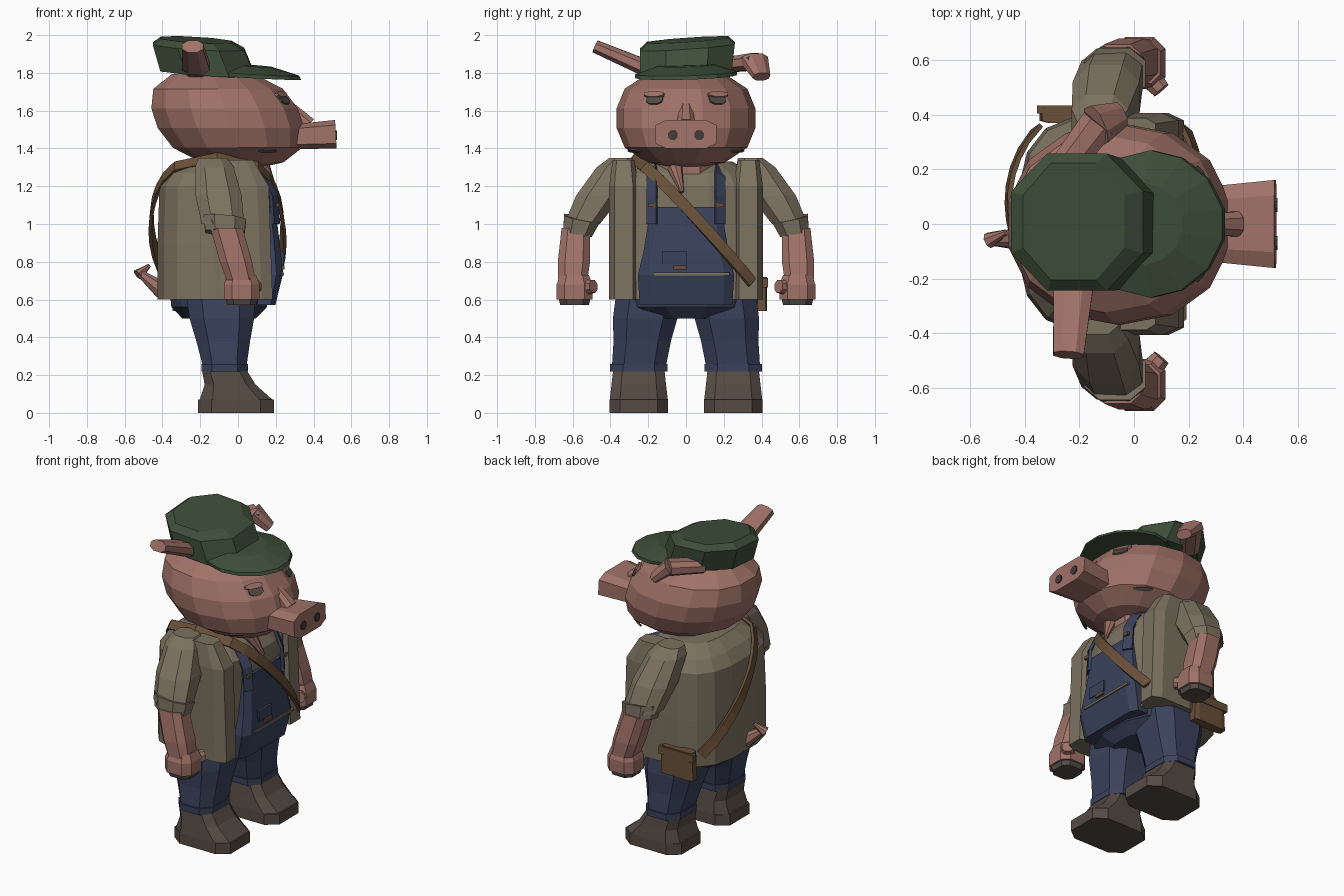
import bpy, bmesh, math
from mathutils import Vector

default_cube = bpy.data.objects.get("Cube")
if default_cube:
    bpy.data.objects.remove(default_cube)


def material(name, *rgb):
    linear = [((c / 255 + 0.055) / 1.055) ** 2.4 for c in rgb]
    mat = bpy.data.materials.new(name)
    mat.use_nodes = True
    mat.diffuse_color = (*linear, 1)
    shader = next(n for n in mat.node_tree.nodes if n.type == 'BSDF_PRINCIPLED')
    shader.inputs["Base Color"].default_value = (*linear, 1)
    return mat


SKIN = material("pink skin", 160, 114, 104)
KHAKI = material("khaki cloth", 124, 114, 96)
DENIM = material("blue denim", 58, 66, 92)
GREEN = material("green felt", 62, 79, 58)
BOOT = material("brown boot", 86, 75, 68)
LEATHER = material("strap leather", 105, 80, 56)
HOOF = material("grey hoof", 84, 76, 70)
DARK = material("dark nostril", 66, 60, 54)


def finish(name, mat, bm):
    bmesh.ops.recalc_face_normals(bm, faces=bm.faces)
    mesh = bpy.data.meshes.new(name)
    bm.to_mesh(mesh)
    bm.free()
    mesh.materials.append(mat)
    obj = bpy.data.objects.new(name, mesh)
    bpy.context.scene.collection.objects.link(obj)
    return obj


def skin_loops(name, mat, loops):
    """Join vertex loops of equal length into a closed, capped surface."""
    bm = bmesh.new()
    loops = [[bm.verts.new(point) for point in loop] for loop in loops]
    for lower, upper in zip(loops, loops[1:]):
        for i in range(len(lower)):
            bm.faces.new((lower[i - 1], lower[i], upper[i], upper[i - 1]))
    bm.faces.new(loops[0])
    bm.faces.new(loops[-1])
    return finish(name, mat, bm)


def outline(sides, power):
    """Unit rounded polygon, from round (power two) to boxy (higher powers)."""
    points = []
    for i in range(sides):
        angle = math.tau * (i + 0.5) / sides
        points.append([math.copysign(abs(value) ** (2 / power), value)
                       for value in (math.cos(angle), math.sin(angle))])
    return points


def loft(name, mat, at, rings, lean=(0, 0), tilt=(0, 0), sides=8, power=2.5, side=1):
    """Stack rounded rings (height, half depth, half width) on a leaning axis."""
    loops = []
    for z, depth, width in rings:
        rise = z - rings[0][0]
        loop = []
        for u, v in outline(sides, power):
            dx, dy = u * depth, v * width
            x = at[0] + lean[0] * rise + dx
            y = at[1] + lean[1] * rise + dy
            loop.append((x, side * y, z + tilt[0] * dx + tilt[1] * dy))
        loops.append(loop)
    return skin_loops(name, mat, loops)


def spike(name, mat, start, end, base, tip, flat=1.0, power=2.3):
    """Tapered prism between two points, flattened vertically."""
    start, end = Vector(start), Vector(end)
    turn = (end - start).to_track_quat('Z', 'Y')
    loops = [[centre + turn @ Vector((radius * u, flat * radius * v, 0)) for u, v in outline(8, power)]
             for centre, radius in ((start, base), (end, tip))]
    return skin_loops(name, mat, loops)


def box(name, mat, centre, size):
    bm = bmesh.new()
    bmesh.ops.create_cube(bm, size=1)
    for v in bm.verts:
        v.co = Vector(centre) + v.co * Vector(size)
    return finish(name, mat, bm)


def ribbon(name, mat, path, width, thickness=0.018):
    """Flat band whose broad side looks away from the body axis."""
    loops = []
    for i, point in enumerate(path):
        along = (path[min(i + 1, len(path) - 1)] - path[max(i - 1, 0)]).normalized()
        out = Vector((point.x + 0.1, point.y, max(0, point.z - 1.1)))
        out = (out - along * out.dot(along)).normalized() * thickness / 2
        across = along.cross(out).normalized() * width / 2
        loops.append([point + across + out, point - across + out,
                      point - across - out, point + across - out])
    return skin_loops(name, mat, loops)


# Head: a squashed ball leaning forward at the jaw
head_rings = []
for t in (-0.98, -0.9, -0.6, -0.2, 0.2, 0.6, 0.9):
    swell = (1 - abs(t) ** 2.5) ** 0.4
    head_rings.append((1.56 + 0.26 * t, 0.4 * swell, 0.37 * swell))
head = loft("head", SKIN, (0.03, 0), head_rings, lean=(-0.33, 0), sides=14, power=2.1)
loft("neck", SKIN, (-0.02, 0), [(1.25, 0.16, 0.16), (1.35, 0.16, 0.16)])
spike("chin_tuft", SKIN, (0.13, -0.06, 1.3), (0.2, -0.02, 1.17), 0.04, 0.01)

# Snout and its ridge
spike("snout", SKIN, (0.25, 0, 1.46), (0.518, 0, 1.475), 0.14, 0.168, flat=0.47, power=4)
spike("nose_ridge", SKIN, (0.2, 0, 1.68), (0.37, 0, 1.52), 0.03, 0.05)

# Ears: one stands out, the other folds over
spike("right_ear", SKIN, (-0.22, -0.2, 1.82), (-0.24, -0.48, 1.94), 0.08, 0.06, flat=0.6)
spike("left_ear_base", SKIN, (-0.26, 0.2, 1.84), (-0.13, 0.37, 1.86), 0.06, 0.07, flat=0.7)
spike("left_ear_tip", SKIN, (-0.14, 0.36, 1.87), (-0.05, 0.4, 1.78), 0.08, 0.05, flat=0.6)

# Cap
loft("cap_crown", GREEN, (-0.16, 0), [(1.8, 0.27, 0.26), (1.94, 0.26, 0.27), (1.975, 0.2, 0.23)],
     lean=(-0.35, 0.05), tilt=(-0.06, 0.07), power=2.2)
loft("cap_brim", GREEN, (0.07, 0), [(1.78, 0.27, 0.27), (1.8, 0.27, 0.27), (1.84, 0.14, 0.15)],
     lean=(-0.5, 0), tilt=(-0.06, 0.03), sides=14, power=1.9)

# Jacket body
loft("jacket_body", KHAKI, (-0.12, 0),
     [(0.6, 0.31, 0.4), (0.9, 0.31, 0.4), (1.2, 0.3, 0.39), (1.27, 0.25, 0.35), (1.33, 0.17, 0.25)],
     sides=16, power=2.8)

# Overalls with pockets
loft("overalls_seat", DENIM, (-0.1, 0), [(0.5, 0.2, 0.19), (0.56, 0.26, 0.33), (0.66, 0.27, 0.36)], sides=12)
loft("overalls_bib", DENIM, (0.07, 0),
     [(0.57, 0.13, 0.25), (0.73, 0.17, 0.26), (0.85, 0.16, 0.23), (1.09, 0.13, 0.19)], power=8)
box("pocket_trim", KHAKI, (0.236, 0.03, 0.735), (0.015, 0.4, 0.014))
box("chest_pocket", DENIM, (0.23, -0.06, 0.82), (0.02, 0.13, 0.07))
box("pocket_tab", LEATHER, (0.24, -0.03, 0.77), (0.012, 0.07, 0.02))

bpy.context.view_layer.update()
for side, label in ((1, "left"), (-1, "right")):
    # Face details laid on the surface of the head
    spike(label + "_nostril", DARK, (0.515, 0.07 * side, 1.47), (0.525, 0.07 * side, 1.47), 0.027, 0.027)
    for part, mat, y, z, width, flat, depth in (
            ("eye", HOOF, 0.165, 1.655, 0.05, 0.6, 0.008),
            ("eyelid", SKIN, 0.165, 1.68, 0.06, 0.3, 0.016),
            ("mouth_corner", HOOF, 0.27, 1.39, 0.06, 0.2, 0.008)):
        hit, spot, normal, face = head.ray_cast((1, y * side, z), (-1, 0, 0))
        spike(label + "_" + part, mat, spot, spot + normal * depth, width, width, flat)

    # Open jacket front and bib strap
    loft(label + "_jacket_panel", KHAKI, (0.02, 0.33),
         [(0.6, 0.17, 0.08), (1.2, 0.18, 0.08), (1.34, 0.1, 0.06)], lean=(-0.05, 0), power=4, side=side)
    strap_points = [Vector((x, 0.18 * side, z)) for x, z in ((0.2, 1), (0.19, 1.15), (0.14, 1.25), (0, 1.32))]
    ribbon(label + "_bib_strap", DENIM, strap_points, 0.06)
    box(label + "_strap_buckle", LEATHER, (0.21, 0.18 * side, 1.1), (0.016, 0.04, 0.02))

    # Trouser legs, cuffs and boots
    loft(label + "_leg", DENIM, (-0.07, 0.25),
         [(0.24, 0.12, 0.15), (0.38, 0.15, 0.16), (0.5, 0.18, 0.18), (0.6, 0.19, 0.18)],
         lean=(-0.06, -0.13), power=3, side=side)
    loft(label + "_leg_cuff", DENIM, (-0.07, 0.25), [(0.22, 0.13, 0.16), (0.26, 0.13, 0.16)],
         power=3, side=side)
    loft(label + "_boot_sole", BOOT, (-0.01, 0.25), [(0, 0.21, 0.16), (0.07, 0.21, 0.16)], power=4, side=side)
    loft(label + "_boot_shaft", BOOT, (-0.01, 0.25), [(0.07, 0.2, 0.16), (0.15, 0.14, 0.15), (0.24, 0.12, 0.14)],
         lean=(-0.4, 0), power=4, side=side)

    # Arms: sleeve, rolled cuff, forearm, fist and hoof
    loft(label + "_sleeve", KHAKI, (-0.08, 0.55),
         [(1, 0.12, 0.1), (1.15, 0.13, 0.13), (1.3, 0.11, 0.11), (1.35, 0.08, 0.07)],
         lean=(-0.15, -0.6), side=side)
    loft(label + "_sleeve_cuff", KHAKI, (-0.07, 0.575), [(0.95, 0.11, 0.08), (1.03, 0.12, 0.1)],
         lean=(0, -0.3), tilt=(-0.1, 0.2), side=side)
    loft(label + "_forearm", SKIN, (0.02, 0.6), [(0.69, 0.08, 0.08), (0.8, 0.09, 0.09), (0.98, 0.09, 0.08)],
         lean=(-0.28, -0.06), power=3, side=side)
    loft(label + "_fist", SKIN, (0.02, 0.59), [(0.6, 0.1, 0.1), (0.68, 0.1, 0.1), (0.73, 0.08, 0.08)],
         power=3, side=side)
    loft(label + "_hoof", HOOF, (0.02, 0.59), [(0.57, 0.08, 0.08), (0.61, 0.09, 0.09)], power=3, side=side)
    spike(label + "_thumb", SKIN, (0.04, 0.56 * side, 0.66), (0.1, 0.49 * side, 0.67), 0.05, 0.035)

# Shoulder strap: from the front hip over the right shoulder and down the back
sling = []
steps = 10
for i in range(-steps, steps + 1):
    reach = abs(i) / steps
    phase = 0.78 if i > 0 else 0.88
    bulge = math.copysign(math.sin(math.pi * phase * reach) ** 0.35, i)
    sling.append(Vector((-0.11 + 0.35 * bulge, -0.28 + 0.63 * reach, 1.35 - 0.66 * reach ** 1.15)))
ribbon("shoulder_strap", LEATHER, sling, 0.06)

# Hip pouch and tail
loft("hip_pouch", LEATHER, (-0.23, 0.4), [(0.54, 0.12, 0.03), (0.72, 0.11, 0.03)], power=6)
box("pouch_flap", LEATHER, (-0.23, 0.42, 0.69), (0.25, 0.03, 0.05))
spike("tail_base", SKIN, (-0.4, -0.05, 0.65), (-0.52, -0.06, 0.74), 0.05, 0.02)
spike("tail_tip", SKIN, (-0.53, -0.06, 0.73), (-0.47, -0.03, 0.78), 0.03, 0.01)
